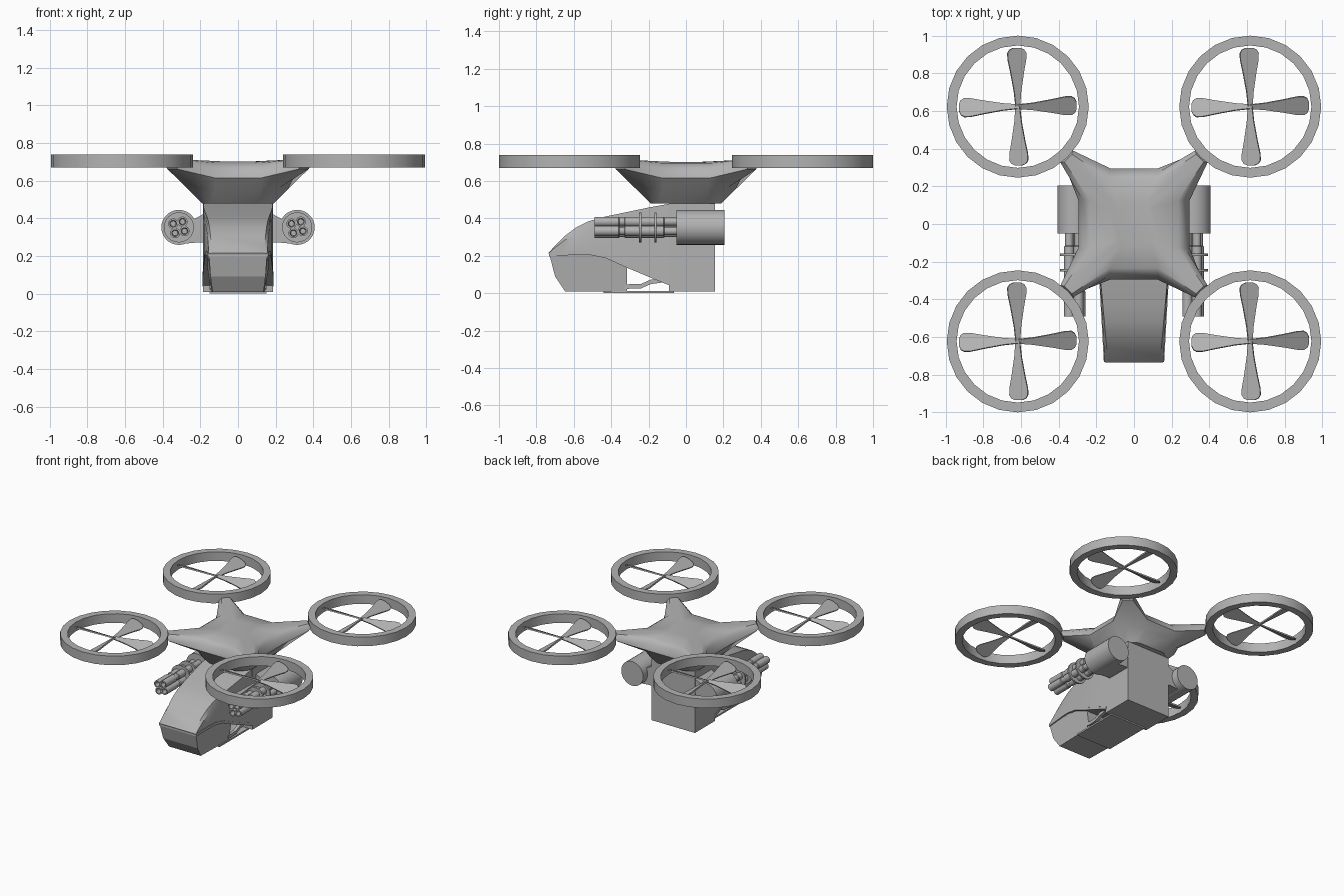
import bpy, bmesh, math
from mathutils import Matrix, Vector

if "Cube" in bpy.data.objects:
    bpy.data.objects.remove(bpy.data.objects["Cube"])

grey = bpy.data.materials.new("hull grey")
grey.diffuse_color = (0.45, 0.45, 0.45, 1)
grey.use_nodes = True
grey.node_tree.nodes["Principled BSDF"].inputs["Base Color"].default_value = grey.diffuse_color


def finish(name, bm, smooth=None):
    bmesh.ops.recalc_face_normals(bm, faces=bm.faces)
    me = bpy.data.meshes.new(name)
    bm.to_mesh(me)
    bm.free()
    me.materials.append(grey)
    ob = bpy.data.objects.new(name, me)
    bpy.context.collection.objects.link(ob)
    if smooth:
        bpy.ops.object.select_all(action='DESELECT')
        ob.select_set(True)
        bpy.context.view_layer.objects.active = ob
        bpy.ops.object.shade_smooth_by_angle(angle=math.radians(smooth))
    return ob


def loft(bm, rings, caps=True):
    """Bridge closed rings of points that share a point count."""
    vs = [[bm.verts.new(p) for p in r] for r in rings]
    n = len(vs[0])
    for a, b in zip(vs, vs[1:]):
        for i in range(n):
            j = (i + 1) % n
            bm.faces.new((a[i], a[j], b[j], b[i]))
    if caps:
        bm.faces.new(vs[0])
        bm.faces.new(vs[-1])
    return vs


def slab(bm, profile, wtop):
    """Side profile of (y, z) points, with half width given by a rule."""
    loft(bm, [[(s * wtop(y, z), y, z) for y, z in profile] for s in (-1, 1)])


def tube(bm, x, z, stations, n=20):
    """Lathe along y from (y, radius) stations."""
    loft(bm, [[(x + r * math.cos(2 * math.pi * i / n), y, z + r * math.sin(2 * math.pi * i / n))
               for i in range(n)] for y, r in stations])


def box(bm, lo, hi):
    x0, y0, z0 = lo
    x1, y1, z1 = hi
    loft(bm, [[(x0, y0, z), (x1, y0, z), (x1, y1, z), (x0, y1, z)] for z in (z0, z1)])


# Rotor guard rings and pitched four-blade propellers
blade = [(0.0, 0.012), (0.08, 0.020), (0.18, 0.038), (0.25, 0.053), (0.285, 0.054),
         (0.303, 0.042), (0.312, 0.020)]
outline = [(r, -w) for r, w in blade] + [(r, w) for r, w in reversed(blade)]
for sx, px in ((-1, "left"), (1, "right")):
    for sy, py in ((-1, "front"), (1, "rear")):
        c = Vector((0.617 * sx, 0.623 * sy, 0.705))
        bm = bmesh.new()
        prof = [(0.377, -0.035), (0.377, 0.035), (0.325, 0.035), (0.325, -0.035)]
        n = 24
        rings = [[c + Vector((r * math.cos(2 * math.pi * i / n), r * math.sin(2 * math.pi * i / n), z))
                  for i in range(n)] for r, z in prof + prof[:1]]
        loft(bm, rings, caps=False)
        bmesh.ops.remove_doubles(bm, verts=bm.verts, dist=1e-5)
        finish(f"{py}_{px}_rotor_ring", bm, 30)
        bm = bmesh.new()
        for k in range(4):
            m = (Matrix.Translation(c) @ Matrix.Rotation(k * math.pi / 2 + 0.02, 4, 'Z')
                 @ Matrix.Rotation(math.radians(25), 4, 'X'))
            loft(bm, [[m @ Vector((r, w, h)) for r, w in outline] for h in (-0.005, 0.005)])
        finish(f"{py}_{px}_propeller", bm)

# Star-shaped upper hull: each level gives a side point and an arm-tip point
levels = [((0.19, 0.110, 0.48), (0.165, 0.145, 0.48)),
          ((0.265, 0.120, 0.555), (0.225, 0.185, 0.565)),
          ((0.295, 0.125, 0.615), (0.375, 0.325, 0.662)),
          ((0.275, 0.130, 0.665), (0.390, 0.325, 0.690)),
          ((0.235, 0.125, 0.695), (0.370, 0.330, 0.714)),
          ((0.12, 0.07, 0.702), (0.10, 0.09, 0.702))]
rings = []
for (ax, ay, az), (tx, ty, tz) in levels:
    quad = [Vector((ax, ay, az)), Vector((tx, ty, tz)), Vector((ty, tx, tz)), Vector((ay, ax, az))]
    rings.append([Matrix.Rotation(k * math.pi / 2, 3, 'Z') @ p for k in range(4) for p in quad])
bm = bmesh.new()
loft(bm, rings)
finish("upper_hull", bm, 40)

# Rear cabin block
bm = bmesh.new()
box(bm, (-0.185, -0.09, 0.01), (0.185, 0.155, 0.48))
finish("cabin", bm)


# Canopy: narrows to the front, sides flare a little toward the lower edge
def taper(y):
    return min(1, max(0, (y + 0.735) / 0.5))


roof = [(-0.08, 0.48), (-0.2, 0.458), (-0.32, 0.433), (-0.43, 0.41), (-0.52, 0.385), (-0.59, 0.35),
        (-0.65, 0.305), (-0.70, 0.255), (-0.735, 0.215)]
sill = [(-0.08, 0.05), (-0.2, 0.10), (-0.32, 0.15), (-0.43, 0.20), (-0.52, 0.218), (-0.59, 0.217),
        (-0.65, 0.214), (-0.70, 0.211), (-0.732, 0.208)]
bm = bmesh.new()
sections = []
for (y, zt), (yb, zb) in zip(roof, sill):
    wt, wb = 0.138 + 0.045 * taper(y), 0.155 + 0.03 * taper(y)
    mid = zb + 0.75 * (zt - zb)
    sections.append([(-wb, yb, zb), (-wb, y, mid), (-wt, y, zt), (wt, y, zt), (wb, y, mid), (wb, yb, zb)])
loft(bm, sections)
finish("canopy", bm, 25)

# Trim strip along the canopy edge
bm = bmesh.new()
edge = sill[::-1]
strip = [(y, z + 0.008) for y, z in edge] + [(y, z - 0.012) for y, z in reversed(edge)]
slab(bm, strip, lambda y, z: 0.160 + 0.028 * taper(y))
finish("canopy_trim", bm)

# Nose tub under the canopy
bm = bmesh.new()
tub = [(-0.73, 0.205), (-0.48, 0.21), (-0.315, 0.145), (-0.315, 0.008), (-0.645, 0.008), (-0.70, 0.09)]
slab(bm, tub, lambda y, z: 0.132 + 0.022 * min(1, z / 0.15) + 0.012 * taper(y))
finish("nose_tub", bm)

# Floor plate and bent side handrails in the gap
bm = bmesh.new()
box(bm, (-0.15, -0.44, 0.0), (0.15, -0.065, 0.012))
finish("floor_plate", bm)
bm = bmesh.new()
for s in (-1, 1):
    path = [(-0.33, 0.035), (-0.24, 0.038), (-0.19, 0.06), (-0.09, 0.075)]
    loft(bm, [[(s * 0.14 + dx, y, z + dz) for dx, dz in
               ((-0.012, -0.012), (0.012, -0.012), (0.012, 0.012), (-0.012, 0.012))] for y, z in path])
finish("side_rails", bm)

# Gun pods: housing, fairing, four hollow barrels and clamp discs
gx, gz = 0.314, 0.352
for s, side in ((-1, "left"), (1, "right")):
    bm = bmesh.new()
    tube(bm, s * gx, gz, [(-0.05, 0.093), (0.205, 0.093)], 28)
    finish(f"{side}_gun_housing", bm, 30)
    bm = bmesh.new()
    fair = [(0.17, 0.27), (0.215, 0.272), (0.29, 0.265), (0.29, 0.435), (0.235, 0.395), (0.17, 0.43)]
    loft(bm, [[(s * x, y, z) for x, z in fair] for y in (-0.045, 0.15)])
    finish(f"{side}_gun_fairing", bm)
    bm = bmesh.new()
    for k in range(4):
        a = math.radians(57 + 90 * k)
        tube(bm, s * gx + 0.036 * math.cos(a), gz + 0.036 * math.sin(a),
             [(-0.42, 0.014), (-0.49, 0.018), (-0.49, 0.027), (-0.36, 0.027), (-0.355, 0.022),
              (-0.33, 0.022), (-0.325, 0.027), (-0.12, 0.027), (-0.115, 0.022), (-0.04, 0.022)], 14)
    finish(f"{side}_gun_barrels", bm, 30)
    bm = bmesh.new()
    for y in (-0.245, -0.163):
        tube(bm, s * gx, gz, [(y - 0.006, 0.08), (y + 0.006, 0.08)], 24)
    finish(f"{side}_barrel_clamps", bm, 30)
